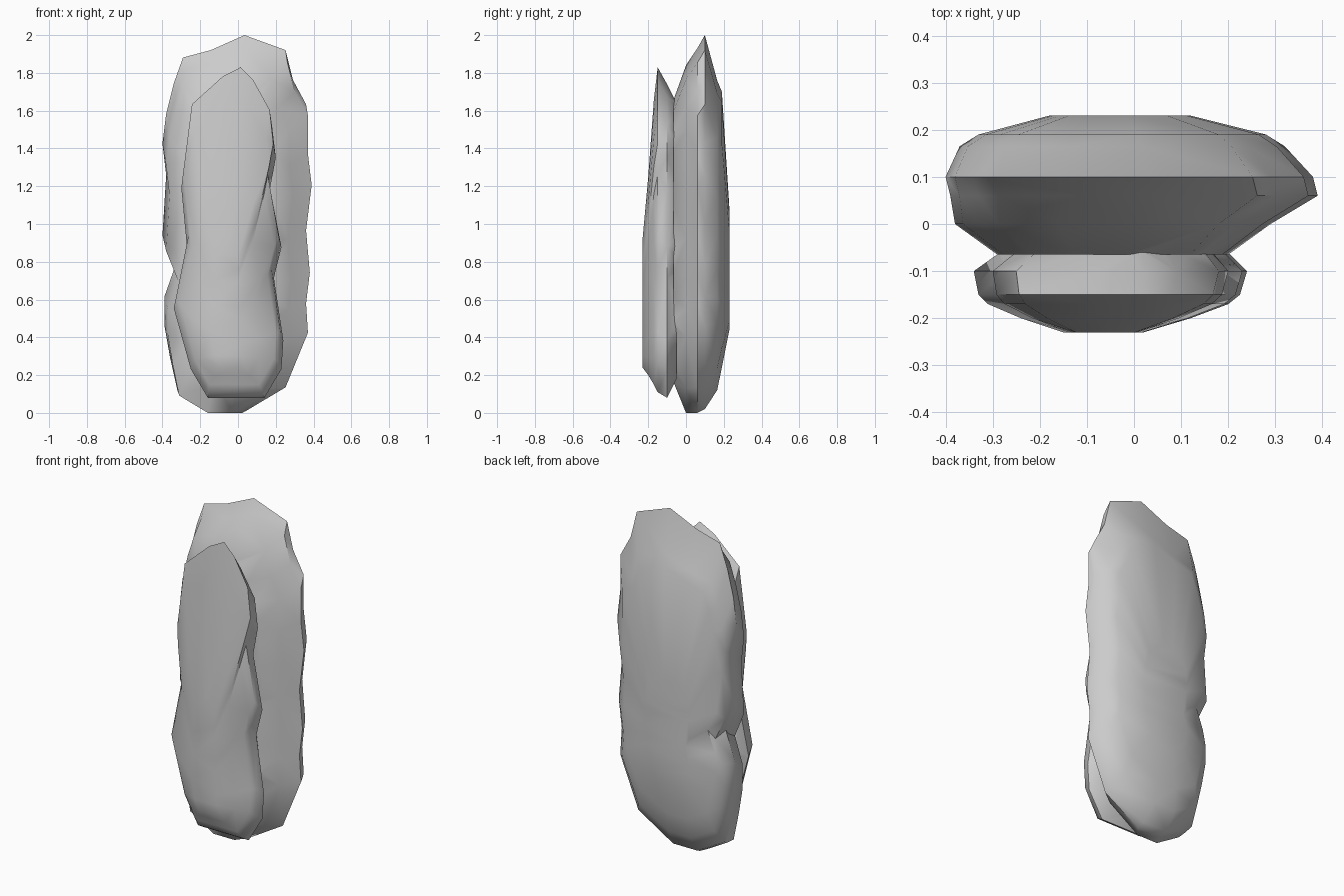
import bpy, bmesh

if "Cube" in bpy.data.objects:
    bpy.data.objects.remove(bpy.data.objects["Cube"])


def lumpy_slab(name, outline, layers):
    """Loft one wavy front outline (x, z) through layers (y, x_min, x_max, z_min, z_max)."""
    xs, zs = [p[0] for p in outline], [p[1] for p in outline]
    x0, x1, z0, z1 = min(xs), max(xs), min(zs), max(zs)
    bm = bmesh.new()
    rings = []
    for y, a, b, c, d in layers:
        rings.append([bm.verts.new((a + (x - x0) / (x1 - x0) * (b - a), y,
                                    c + (z - z0) / (z1 - z0) * (d - c)))
                      for x, z in outline])
    n = len(outline)
    for r, s in zip(rings, rings[1:]):
        for i in range(n):
            j = (i + 1) % n
            bm.faces.new((r[i], r[j], s[j], s[i]))
    bm.faces.new(rings[0])
    bm.faces.new(rings[-1])
    bmesh.ops.recalc_face_normals(bm, faces=bm.faces)
    bmesh.ops.triangulate(bm, faces=bm.faces)
    mesh = bpy.data.meshes.new(name)
    bm.to_mesh(mesh)
    bm.free()
    obj = bpy.data.objects.new(name, mesh)
    bpy.context.collection.objects.link(obj)
    return obj


# Tall rear slab
rear_outline = [(-.14, 0), (.02, 0), (.25, .14), (.37, .44), (.36, .6), (.38, .77),
                (.36, 1.0), (.39, 1.25), (.37, 1.42), (.37, 1.63), (.30, 1.76),
                (.26, 1.92), (.04, 2.0), (-.14, 1.92), (-.29, 1.88), (-.34, 1.74),
                (-.38, 1.58), (-.40, 1.42), (-.38, 1.25), (-.40, .93), (-.33, .77),
                (-.39, .6), (-.39, .45), (-.36, .28), (-.32, .1)]
rear = lumpy_slab("rear_slab", rear_outline, [
    (-.065, -.29, .20, .16, 1.66),
    (.00, -.38, .29, .00, 1.84),
    (.06, -.39, .39, .00, 1.93),
    (.10, -.40, .38, .02, 2.00),
    (.165, -.37, .32, .12, 1.76),
    (.19, -.33, .28, .24, 1.70),
    (.23, -.18, .12, .44, 1.08)])

# Shorter front slab pressed against it
front_outline = [(-.16, .08), (.14, .08), (.23, .24), (.24, .4), (.19, .75),
                 (.23, .92), (.17, 1.25), (.20, 1.42), (.18, 1.6), (.09, 1.76),
                 (.02, 1.83), (-.08, 1.78), (-.25, 1.63), (-.30, 1.25),
                 (-.27, .92), (-.34, .58), (-.25, .24)]
front = lumpy_slab("front_slab", front_outline, [
    (-.05, -.27, .19, .18, 1.64),
    (-.10, -.34, .24, .08, 1.74),
    (-.15, -.33, .225, .11, 1.83),
    (-.17, -.31, .20, .15, 1.66),
    (-.20, -.24, .12, .20, 1.25),
    (-.23, -.15, .02, .24, .92)])

# Fuse both into one body
union = rear.modifiers.new("fuse", 'BOOLEAN')
union.operation = 'UNION'
union.solver = 'EXACT'
union.object = front
bpy.context.view_layer.objects.active = rear
rear.select_set(True)
bpy.ops.object.modifier_apply(modifier="fuse")
bpy.data.objects.remove(front)
rear.name = "lumpy_double_slab"
bpy.ops.object.shade_smooth_by_angle(angle=0.8)
